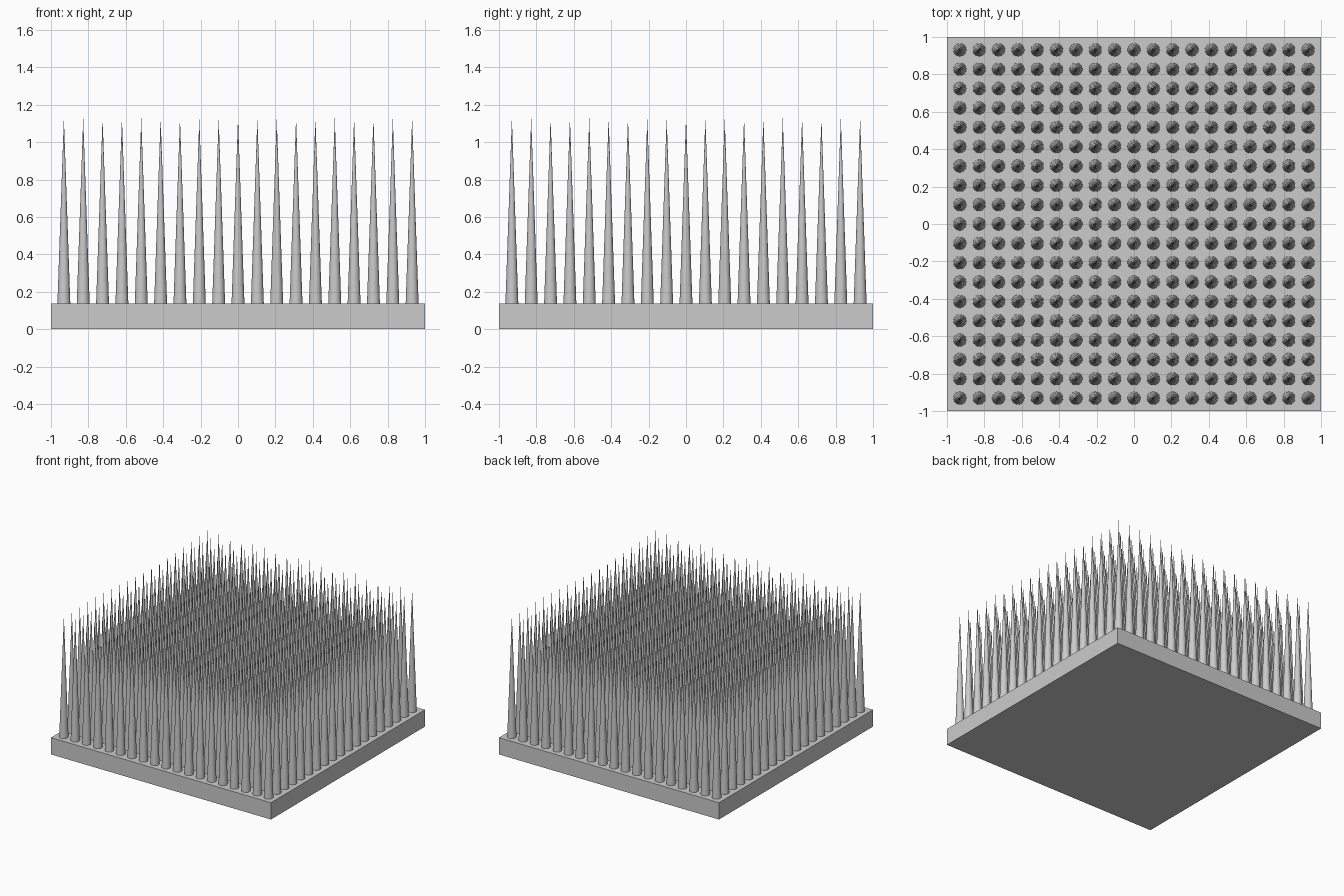
import bpy
import bmesh
from mathutils import Matrix

cube = bpy.data.objects.get("Cube")
if cube:
    bpy.data.objects.remove(cube, do_unlink=True)

COUNT = 19            # spikes along each side
UNIT = 2 / 58         # spike radius; everything else is a multiple of it
PITCH = 3 * UNIT
BASE_TOP = 4 * UNIT
TIP = 1.13

grey = bpy.data.materials.new("plain_grey")
grey.use_nodes = True
colour = (0.6, 0.6, 0.6, 1)
grey.diffuse_color = colour
grey.node_tree.nodes["Principled BSDF"].inputs["Base Color"].default_value = colour


def finish(name, bm):
    mesh = bpy.data.meshes.new(name)
    bm.to_mesh(mesh)
    bm.free()
    mesh.materials.append(grey)
    obj = bpy.data.objects.new(name, mesh)
    bpy.context.collection.objects.link(obj)
    return obj


# Square base slab
bm = bmesh.new()
bmesh.ops.create_cube(bm, size=1, matrix=Matrix.Translation((0, 0, BASE_TOP / 2))
                      @ Matrix.Diagonal((2, 2, BASE_TOP, 1)))
finish("base_plate", bm)

# Grid of tall pointed spikes standing on the slab
bm = bmesh.new()
height = TIP - BASE_TOP
half = (COUNT - 1) / 2
for row in range(COUNT):
    for column in range(COUNT):
        place = Matrix.Translation(((column - half) * PITCH, (row - half) * PITCH,
                                    BASE_TOP + height / 2))
        bmesh.ops.create_cone(bm, cap_ends=True, segments=32, radius1=UNIT,
                              radius2=0, depth=height, matrix=place)
bmesh.ops.remove_doubles(bm, verts=bm.verts, dist=0.0001)
finish("spikes", bm)
